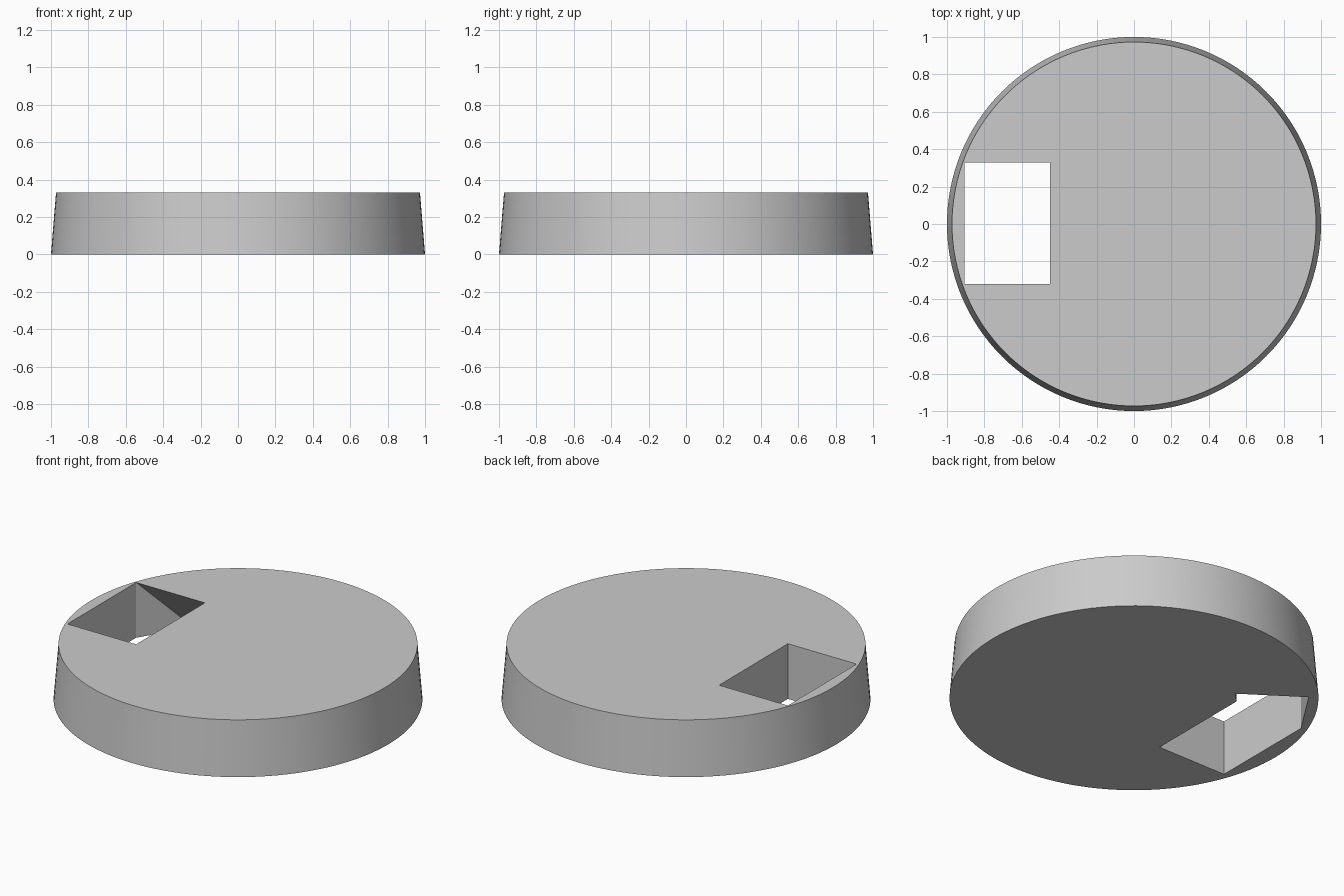
import bpy, bmesh, math

if "Cube" in bpy.data.objects:
    bpy.data.objects.remove(bpy.data.objects["Cube"])

H = 0.33

# tapered round slab
bpy.ops.mesh.primitive_cone_add(vertices=128, radius1=1.0, radius2=0.973, depth=H,
                                location=(0, 0, H / 2))
slab = bpy.context.object
slab.name = "round_slab"

# slot cutter: rectangular at the top, one side flaring outward toward the bottom
a, b, c, d = (-0.905, -0.32), (-0.905, 0.33), (-0.45, 0.33), (-0.45, -0.32)
p, q = (-0.72, 0.615), (-0.39, 0.388)
bm = bmesh.new()

def ring(pts, z):
    return [bm.verts.new((x, y, z)) for x, y in pts]

low = ring([a, b, p, q, c, d], -0.2)
base = ring([a, b, p, q, c, d], 0)
rim = ring([a, b, c, d], H)
top = ring([a, b, c, d], 0.6)
for r0, r1 in ((low, base), (rim, top)):
    n = len(r0)
    for i in range(n):
        j = (i + 1) % n
        bm.faces.new((r0[i], r0[j], r1[j], r1[i]))
A, B, P, Q, C, D = base
ra, rb, rc, rd = rim
for f in ((A, B, rb, ra), (B, P, rb), (P, Q, rc, rb), (Q, C, rc),
          (C, D, rd, rc), (D, A, ra, rd), low, top):
    bm.faces.new(f)
bmesh.ops.triangulate(bm, faces=bm.faces[:])
bmesh.ops.recalc_face_normals(bm, faces=bm.faces[:])
me = bpy.data.meshes.new("slot_cutter")
bm.to_mesh(me)
bm.free()
cutter = bpy.data.objects.new("slot_cutter", me)
cutter.hide_render = True
bpy.context.collection.objects.link(cutter)

# cut the slot
mod = slab.modifiers.new("slot", 'BOOLEAN')
mod.operation = 'DIFFERENCE'
mod.solver = 'EXACT'
mod.object = cutter
bpy.context.view_layer.objects.active = slab
bpy.ops.object.modifier_apply(modifier=mod.name)
bpy.data.objects.remove(cutter)
bpy.ops.object.shade_smooth_by_angle(angle=math.radians(30))
